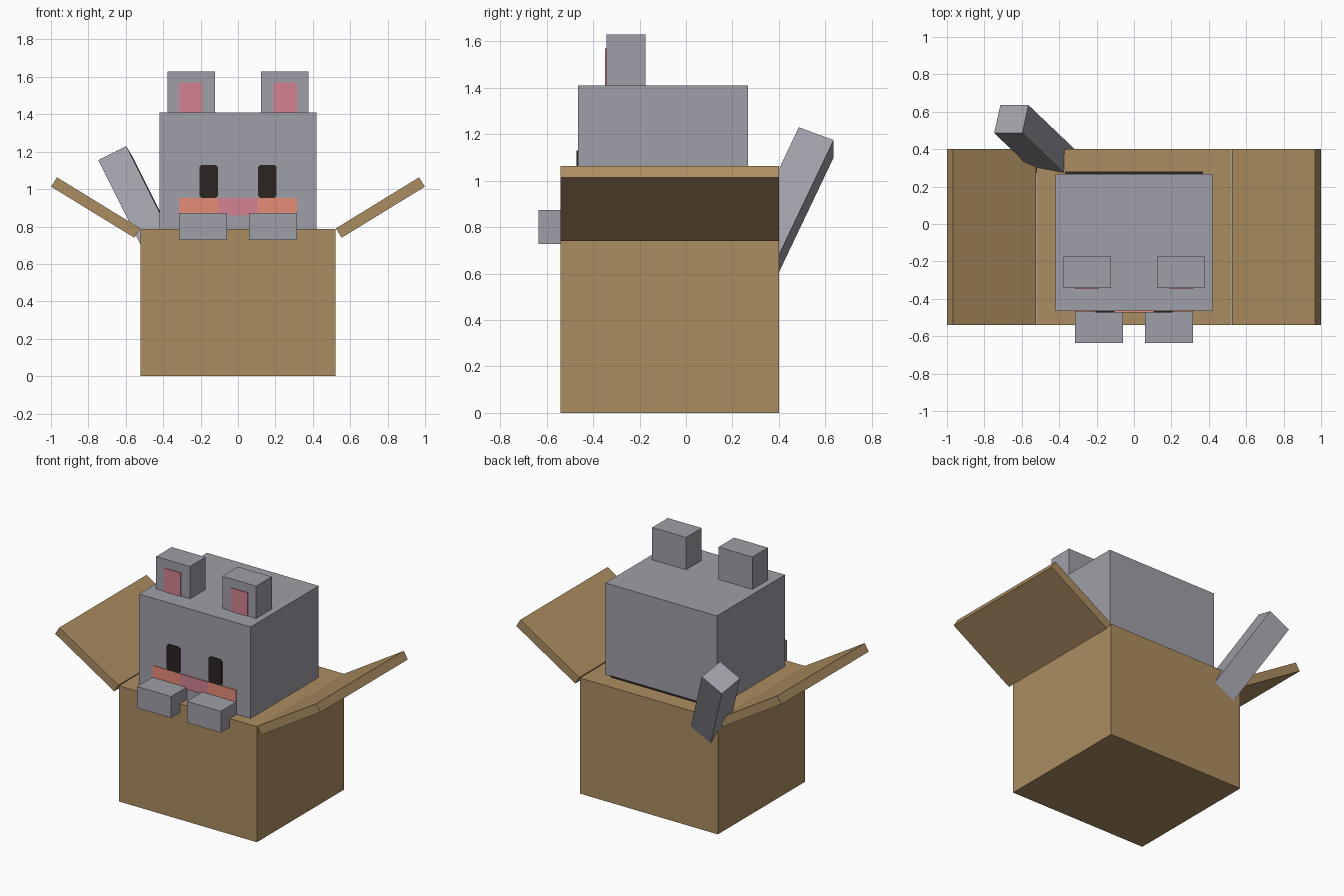
import bpy, bmesh
from mathutils import Vector, Matrix

if "Cube" in bpy.data.objects:
    bpy.data.objects.remove(bpy.data.objects["Cube"], do_unlink=True)


def make_material(name, hex_colour):
    def linear(c):
        return c / 12.92 if c <= 0.04045 else ((c + 0.055) / 1.055) ** 2.4
    rgba = [linear(b / 255) for b in bytes.fromhex(hex_colour)] + [1.0]
    mat = bpy.data.materials.new(name)
    mat.use_nodes = True
    mat.diffuse_color = rgba
    bsdf = mat.node_tree.nodes["Principled BSDF"]
    bsdf.inputs["Base Color"].default_value = rgba
    bsdf.inputs["Roughness"].default_value = 0.9
    return mat


GREY = make_material("grey fur", "9F9FA8")
BROWN = make_material("cardboard", "AC8D61")
SALMON = make_material("salmon blush", "E88D78")
PINK = make_material("pink skin", "D28290")
DARK = make_material("dark brown", "2B2322")


def block(name, mat, matrix):
    """Unit cube placed by a matrix."""
    bm = bmesh.new()
    bmesh.ops.create_cube(bm, size=1.0, matrix=matrix)
    bmesh.ops.recalc_face_normals(bm, faces=bm.faces)
    mesh = bpy.data.meshes.new(name)
    bm.to_mesh(mesh)
    bm.free()
    mesh.materials.append(mat)
    obj = bpy.data.objects.new(name, mesh)
    bpy.context.collection.objects.link(obj)
    return obj


def box(name, mat, x, y, z):
    """Axis-aligned block from (min, max) pairs."""
    low, high = (Vector(p) for p in zip(x, y, z))
    return block(name, mat, Matrix.Translation((low + high) / 2)
                 @ Matrix.Diagonal((*(high - low), 1)))


def beam(name, mat, centre, u, v, w):
    """Slanted block from a centre and three full edge vectors."""
    rot = Matrix((u, v, w)).transposed().to_4x4()
    return block(name, mat, Matrix.Translation(centre) @ rot)


def pair(name, mat, x, y, z):
    """Block on the left and its mirror on the right."""
    left = box("left_" + name, mat, x, y, z)
    right = box("right_" + name, mat, (-x[1], -x[0]), y, z)
    return left, right


# Carton and the dark gap behind the head
box("carton", BROWN, (-0.52, 0.52), (-0.54, 0.40), (0, 0.787))
box("body_gap", DARK, (-0.37, 0.37), (-0.40, 0.282), (0.70, 0.79))

# Open carton flaps
for side, s in (("left", 1), ("right", -1)):
    length, depth = Vector((0.445 * s, 0, 0.273)), Vector((0, 0.94, 0))
    thick = Vector((0.031 * s, 0, -0.05))
    centre = Vector((0.523 * s, -0.07, 0.79)) + length / 2 + thick / 2
    beam(side + "_flap", BROWN, centre, length, depth, thick)

# Head, ears and paws
box("head", GREY, (-0.42, 0.42), (-0.465, 0.268), (0.70, 1.41))
pair("ear", GREY, (0.122, 0.377), (-0.343, -0.175), (1.40, 1.63))
pair("inner_ear", PINK, (0.19, 0.315), (-0.348, -0.342), (1.41, 1.57))
pair("paw", GREY, (0.06, 0.315), (-0.635, -0.46), (0.727, 0.873))

# Face plates
box("blush", SALMON, (-0.315, 0.315), (-0.470, -0.463), (0.86, 0.953))
box("mouth", PINK, (-0.105, 0.105), (-0.472, -0.463), (0.86, 0.953))
for eye in pair("eye", DARK, (0.107, 0.207), (-0.472, -0.463), (0.953, 1.13)):
    bm = bmesh.new()
    bm.from_mesh(eye.data)
    corners = [e for e in bm.edges
               if abs(e.verts[0].co.y - e.verts[1].co.y) > 0.005]
    bmesh.ops.bevel(bm, geom=corners, offset=0.012, segments=1,
                    affect='EDGES')
    bm.to_mesh(eye.data)
    bm.free()

# Tail leaning out of the back right corner
across = Vector((0.15, 0, 0.075))
deep = Vector((0.033, 0.15, -0.055))
along = across.cross(deep).normalized() * 0.85
beam("tail", GREY, Vector((-0.656, 0.561, 1.165)) - along / 2,
     across, deep, along)
